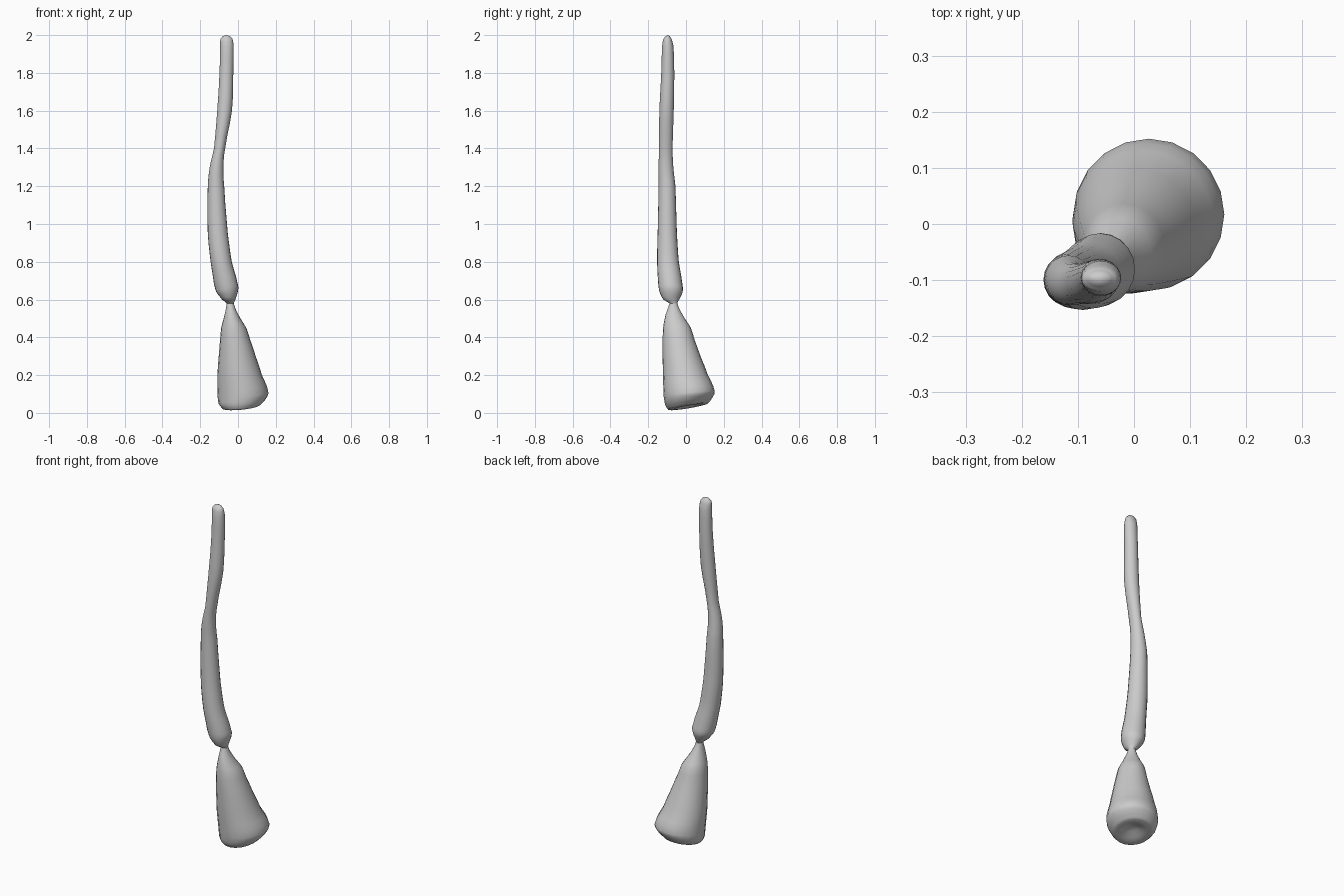
import bpy, bmesh
from math import sin, cos, pi

if "Cube" in bpy.data.objects:
    bpy.data.objects.remove(bpy.data.objects["Cube"])

SIDES = 20

def catmull(a, b, c, d, t):
    return 0.5 * (2*b + (c - a)*t + (2*a - 5*b + 4*c - d)*t*t + (3*b - a - 3*c + d)*t**3)

def smooth(rows, steps):
    """Extra sections between the given ones."""
    out, n = [], len(rows) - 1
    for i in range(n):
        p = [rows[max(i-1, 0)], rows[i], rows[i+1], rows[min(i+2, n)]]
        for s in range(steps):
            t = s / steps
            row = [catmull(*v, t) for v in zip(*p)]
            row[0] = rows[i][0] + (rows[i+1][0] - rows[i][0]) * t
            out.append(row)
    return out + [list(rows[-1])]

def loft(name, rows, start=None, end=None, tilt=None):
    """Skin elliptical sections (z, xmin, xmax, ymin, ymax); optional tip points."""
    bm = bmesh.new()
    rings = []
    for z, x0, x1, y0, y1 in smooth(rows, 3):
        ring = []
        k = tilt(z) if tilt else 0
        for i in range(SIDES):
            a = 2 * pi * i / SIDES
            c, s = cos(a), sin(a)
            dx, dy = (x1 - x0) / 2 * c, (y1 - y0) / 2 * s
            ring.append(bm.verts.new(((x0 + x1)/2 + dx, (y0 + y1)/2 + dy,
                                      z + k * (0.6*dx + dy))))
        rings.append(ring)
    for a, b in zip(rings, rings[1:]):
        for i in range(SIDES):
            j = (i + 1) % SIDES
            bm.faces.new((a[i], a[j], b[j], b[i]))
    for tip, ring in ((start, rings[0]), (end, rings[-1])):
        if tip:
            v = bm.verts.new(tip)
            for i in range(SIDES):
                bm.faces.new((ring[i], ring[(i + 1) % SIDES], v))
    bmesh.ops.recalc_face_normals(bm, faces=bm.faces)
    me = bpy.data.meshes.new(name)
    bm.to_mesh(me)
    bm.free()
    for p in me.polygons:
        p.use_smooth = True
    ob = bpy.data.objects.new(name, me)
    bpy.context.collection.objects.link(ob)
    return ob

NECK = (0.58, -.060, -.022, -.088, -.046)

# Long wavy handle, from the neck up to the rounded tip
loft("handle", [
    NECK,
    (0.60, -.085, -.014, -.120, -.036),
    (0.64, -.115, -.001, -.140, -.018),
    (0.68, -.127, -.001, -.147, -.019),
    (0.80, -.145, -.033, -.153, -.038),
    (0.95, -.160, -.054, -.150, -.048),
    (1.20, -.160, -.073, -.145, -.056),
    (1.30, -.150, -.077, -.145, -.067),
    (1.40, -.127, -.068, -.143, -.071),
    (1.60, -.110, -.032, -.141, -.065),
    (1.80, -.098, -.025, -.131, -.062),
    (1.94, -.095, -.023, -.127, -.066),
    (1.98, -.093, -.029, -.120, -.076),
    (1.995, -.080, -.043, -.108, -.086),
], end=(-.062, -.097, 2.0))

# Flared brush head, with a slanted and dished underside
loft("brush_head", [
    (0.050, .000, .060, -.010, .050),
    (0.032, -.050, .095, -.065, .090),
    (0.034, -.083, .118, -.094, .118),
    (0.060, -.103, .145, -.110, .138),
    (0.100, -.108, .161, -.118, .152),
    (0.200, -.109, .127, -.122, .116),
    (0.350, -.098, .078, -.124, .059),
    (0.450, -.089, .044, -.121, .026),
    (0.520, -.071, .002, -.108, -.018),
    NECK,
], start=(.03, .02, .056), tilt=lambda z: max(0, 0.20 * (1 - z / 0.2)))
